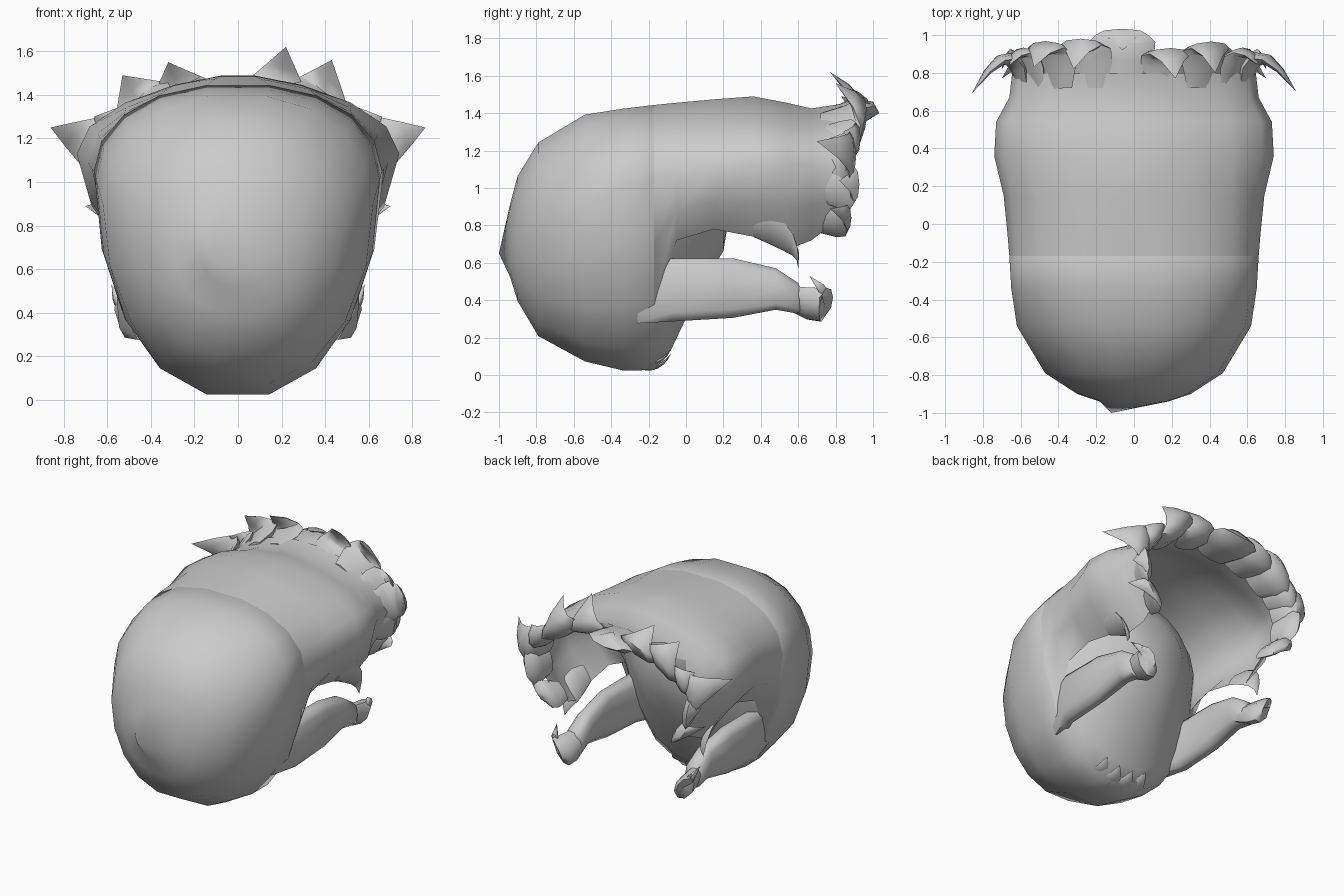
import bpy
import bmesh
from math import sin, cos, radians, pi
from mathutils import Vector

cube = bpy.data.objects.get("Cube")
if cube:
    bpy.data.objects.remove(cube, do_unlink=True)


def spow(v, p):
    return (1 if v >= 0 else -1) * abs(v) ** p


def arc(y, w, low, mid, high, p, first, count):
    """Egg-shaped section across the y axis, widest at height mid."""
    pts = []
    for i in range(first, first + count):
        a = 2 * pi * i / SIDES
        h = high - mid if sin(a) > 0 else mid - low
        pts.append(Vector((w * spow(cos(a), p), y, mid + h * sin(a))))
    return pts


def loft(name, rings, closed=True, first=None, last=None, angle=60):
    """Skin a row of sections; optional end points close it."""
    bm = bmesh.new()
    rows = [[bm.verts.new(p) for p in ring] for ring in rings]
    n = len(rows[0])
    span = range(n if closed else n - 1)
    for a, b in zip(rows, rows[1:]):
        for i in span:
            j = (i + 1) % n
            bm.faces.new((a[i], a[j], b[j], b[i]))
    for tip, row in ((first, rows[0]), (last, rows[-1])):
        if tip is not None:
            v = bm.verts.new(tip)
            for i in span:
                bm.faces.new((row[i], row[(i + 1) % n], v))
    bmesh.ops.recalc_face_normals(bm, faces=bm.faces)
    mesh = bpy.data.meshes.new(name)
    bm.to_mesh(mesh)
    bm.free()
    obj = bpy.data.objects.new(name, mesh)
    bpy.context.collection.objects.link(obj)
    bpy.ops.object.select_all(action='DESELECT')
    obj.select_set(True)
    bpy.context.view_layer.objects.active = obj
    bpy.ops.object.shade_smooth_by_angle(angle=radians(angle))


def tuft(name, base, mid, tip, width, out, flat=0.28):
    """Flattened curl that follows a bent path to a point."""
    base, mid, tip, out = Vector(base), Vector(mid), Vector(tip), Vector(out)
    taper = (0.7, 1.0, 1.05, 0.8, 0.45)
    rings = []
    for k, s in enumerate(taper):
        t = k / len(taper)
        c = base * (1 - t) ** 2 + mid * 2 * t * (1 - t) + tip * t * t
        d = ((mid - base) * (1 - t) + (tip - mid) * t).normalized()
        side = Vector((0, 1, 0)).cross(out).normalized()
        up = side.cross(d).normalized()
        rings.append([c + side * cos(a) * width * s + up * sin(a) * width * s * flat
                      for a in (i * pi / 4 for i in range(8))])
    loft(name, rings, first=base, last=tip)


SIDES = 18

# Rounded body: y, half width, bottom, widest height, top, roundness
seam = (-0.17, 0.66, 0.01, 1.05, 1.45, 0.87)
body = [
    (-0.94, 0.18, 0.52, 0.70, 0.92, 0.9),
    (-0.90, 0.30, 0.39, 0.73, 1.07, 0.9),
    (-0.79, 0.47, 0.20, 0.78, 1.25, 0.9),
    (-0.54, 0.62, 0.06, 0.90, 1.40, 0.87),
    (-0.34, 0.65, 0.01, 1.01, 1.43, 0.87),
    seam,
    (-0.08, 0.58, 0.12, 1.05, 1.41, 0.9),
    (0.06, 0.43, 0.42, 0.98, 1.32, 0.9),
    (0.20, 0.25, 0.66, 0.92, 1.12, 0.9),
]
loft("body", [arc(*r, 0, SIDES) for r in body],
     first=(-0.12, -1.0, 0.65), last=(0, 0.24, 0.9))

# Open hood over the back: y, half width, hem, widest height, top, roundness
hood = [
    (-0.05, 0.67, 0.72, 1.06, 1.462, 0.95),
    (0.15, 0.69, 0.78, 1.09, 1.48, 1.1),
    (0.36, 0.74, 0.74, 1.13, 1.495, 1.35),
    (0.54, 0.73, 0.67, 1.14, 1.46, 1.35),
    (0.67, 0.66, 0.72, 1.12, 1.43, 1.2),
    (0.80, 0.645, 0.82, 1.11, 1.45, 1.1),
]
drop = sin(radians(40))
rings = [arc(*seam, -2, 14)]
for y, w, hem, mid, high, p in hood:
    rings.append(arc(y, w, mid - (mid - hem) / drop, mid, high, p, -2, 14))
loft("hood", rings, closed=False)

# Curled tufts round the hood rim: angle, half width, backward reach, tip
rim = [
    (14, 0.13, 1.05, (0.86, 0.70, 1.25)),
    (33, 0.12, 1.02, (0.66, 0.84, 1.30)),
    (52, 0.16, 1.10, (0.43, 0.80, 1.56)),
    (74, 0.14, 1.06, (0.22, 0.77, 1.62)),
    (96, 0.17, 1.16, (-0.06, 0.92, 1.47)),
    (114, 0.15, 1.12, (-0.32, 0.82, 1.55)),
    (133, 0.16, 1.08, (-0.53, 0.83, 1.49)),
    (150, 0.12, 1.02, (-0.66, 0.84, 1.30)),
    (167, 0.13, 1.05, (-0.86, 0.69, 1.25)),
    (-9, 0.12, 1.02, (0.70, 0.82, 1.04)),
    (189, 0.12, 1.02, (-0.70, 0.82, 1.04)),
    (-35, 0.10, 0.98, (0.70, 0.77, 0.89)),
    (215, 0.10, 0.98, (-0.70, 0.77, 0.89)),
]
for i, (deg, width, reach, tip) in enumerate(rim):
    c, s = cos(radians(deg)), sin(radians(deg))
    x, z = 0.62 * c, 1.10 + (0.32 if s > 0 else 0.46) * s
    tuft(f"rim_tuft_{i + 1}", (x * 0.97, 0.72, z - 0.02), (x * 1.04, reach, z - 0.02),
         tip, width, (c, 0, s))

# Side locks with flicked ends, and hem points under the hood
lock = [
    (-0.26, 0.43, 0.445, 0.175),
    (-0.08, 0.49, 0.455, 0.175),
    (0.25, 0.49, 0.465, 0.165),
    (0.48, 0.48, 0.46, 0.115),
    (0.60, 0.48, 0.41, 0.085),
]
for side, label in ((1, "left"), (-1, "right")):
    sections = [[Vector((side * (x + 0.065 * spow(cos(a), 0.7)), y, z + h * spow(sin(a), 0.7)))
                 for a in (i * pi / 5 for i in range(10))] for y, x, z, h in lock]
    loft(f"{label}_lock", sections, first=(side * 0.43, -0.26, 0.445),
         last=(side * 0.48, 0.64, 0.40))
    tuft(f"{label}_lock_curl", (side * 0.47, 0.52, 0.42), (side * 0.48, 0.90, 0.29),
         (side * 0.58, 0.66, 0.53), 0.10, (side, 0, -0.6), 0.6)
    tuft(f"{label}_hem_point", (side * 0.55, 0.36, 0.79), (side * 0.56, 0.62, 0.76),
         (side * 0.56, 0.60, 0.57), 0.09, (side, 0, -0.7), 0.2)

# Small points along the lower tail
for i in range(4):
    x = -0.15 + 0.1 * i
    z = 0.03 + 1.2 * x * x
    tuft(f"tail_point_{i + 1}", (x, -0.22, z), (x, -0.13, z),
         (x * 1.1, -0.08, z + 0.08), 0.055, (0, 0, -1), 0.2)
